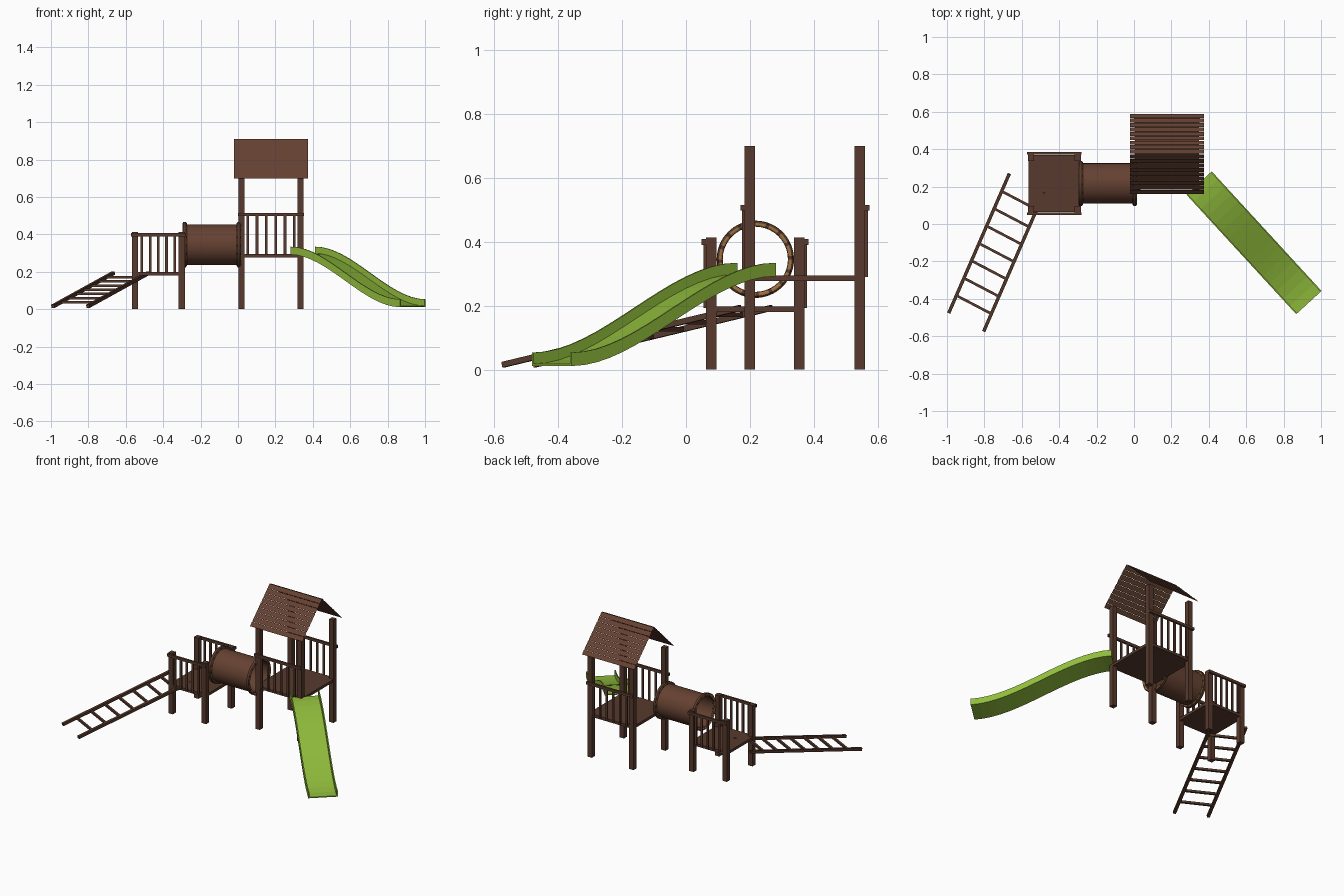
import bpy, bmesh, math
from mathutils import Vector, Matrix

if "Cube" in bpy.data.objects:
    bpy.data.objects.remove(bpy.data.objects["Cube"])


def material(name, rgb):
    m = bpy.data.materials.new(name)
    m.diffuse_color = (*rgb, 1)
    m.use_nodes = True
    m.node_tree.nodes["Principled BSDF"].inputs["Base Color"].default_value = m.diffuse_color
    return m


DARK = material("dark_wood", (0.095, 0.042, 0.026))
WARM = material("warm_wood", (0.13, 0.053, 0.031))
TAN = material("tan_rope", (0.36, 0.17, 0.055))
GREEN = material("slide_green", (0.28, 0.50, 0.045))


def finish(name, bm, *mats, fix=True):
    if fix:
        bmesh.ops.recalc_face_normals(bm, faces=bm.faces)
    me = bpy.data.meshes.new(name)
    bm.to_mesh(me)
    bm.free()
    for m in mats:
        me.materials.append(m)
    ob = bpy.data.objects.new(name, me)
    bpy.context.collection.objects.link(ob)
    return ob


def add_box(bm, x0, x1, y0, y1, z0, z1):
    mat = Matrix.Translation(((x0 + x1) / 2, (y0 + y1) / 2, (z0 + z1) / 2))
    mat = mat @ Matrix.Diagonal((x1 - x0, y1 - y0, z1 - z0, 1))
    bmesh.ops.create_cube(bm, size=1, matrix=mat)


def add_beam(bm, a, b, w, h):
    """Rectangular beam from point a to point b."""
    a, b = Vector(a), Vector(b)
    d = (b - a).normalized()
    side = d.cross(Vector((0, 0, 1))).normalized()
    rot = Matrix((side, d, side.cross(d))).transposed().to_4x4()
    mat = Matrix.Translation((a + b) / 2) @ rot @ Matrix.Diagonal((w, (b - a).length, h, 1))
    bmesh.ops.create_cube(bm, size=1, matrix=mat)


def tower(name, x0, x1, y0, y1, post_top, floor_z, rail_z, bars, step):
    """Four posts, a floor, and fences on the front and back."""
    p = 0.033
    bm = bmesh.new()
    for x in (x0, x1 - p):
        for y in (y0, y1 - p):
            add_box(bm, x, x + p, y, y + p, 0, post_top)
    finish(name + "_posts", bm, DARK)

    bm = bmesh.new()
    add_box(bm, x0 + 0.003, x1 - 0.003, y0 + 0.003, y1 - 0.003, floor_z - 0.018, floor_z)
    finish(name + "_floor", bm, DARK)

    bm = bmesh.new()
    mid = (x0 + x1) / 2
    for y, s in ((y0, -1), (y1, 1)):
        ya, yb = sorted((y, y + s * 0.013))
        add_box(bm, x0 - 0.003, x1 + 0.003, ya, yb, rail_z - 0.018, rail_z)
        ya, yb = sorted((y, y + s * 0.008))
        for i in range(bars):
            x = mid + (i - (bars - 1) / 2) * step
            add_box(bm, x - 0.007, x + 0.007, ya, yb, floor_z - 0.005, rail_z - 0.01)
    finish(name + "_fences", bm, DARK)


tower("low_tower", -0.568, -0.284, 0.062, 0.371, 0.414, 0.198, 0.408, 5, 0.044)
tower("high_tower", 0.003, 0.350, 0.183, 0.561, 0.70, 0.295, 0.515, 6, 0.05)

# Roof of thin open slats, two mirrored slopes
bm = bmesh.new()
rows, ridge_y, ridge_z, eave_z, half = 9, 0.374, 0.91, 0.70, 0.213
for s in (-1, 1):
    for i in range(rows):
        z1 = ridge_z - (ridge_z - eave_z) * i / rows
        z0 = z1 - (ridge_z - eave_z) / rows
        ya = half * (i + 0.12) / rows
        yb = half * (i + 1) / rows
        v = [bm.verts.new((x, ridge_y + s * y, z)) for x, y, z in
             ((-0.022, ya, z1), (0.373, ya, z1), (0.373, yb, z0), (-0.022, yb, z0))]
        bm.faces.new(v if s > 0 else v[::-1])
for f in bm.faces:
    f.normal_update()
    if f.normal.z < 0:
        f.normal_flip()
finish("roof_slats", bm, WARM, fix=False)


def lathe(name, profile, segs, mats, rule=None):
    """Closed (x, radius) profile spun around the tunnel axis."""
    cy, cz = 0.217, 0.345
    bm = bmesh.new()
    rings = []
    for i in range(segs):
        a = math.tau * i / segs
        rings.append([bm.verts.new((x, cy + r * math.cos(a), cz + r * math.sin(a)))
                      for x, r in profile])
    n = len(profile)
    for i in range(segs):
        a, b = rings[i], rings[(i + 1) % segs]
        for j in range(n):
            k = (j + 1) % n
            f = bm.faces.new((a[j], a[k], b[k], b[j]))
            f.material_index = rule(i, j) if rule else 0
    ob = finish(name, bm, *mats)
    bpy.context.view_layer.objects.active = ob
    ob.select_set(True)
    bpy.ops.object.shade_smooth_by_angle(angle=math.radians(30))
    ob.select_set(False)


# Crawl tunnel with a rope-trimmed rim at each end
lathe("tunnel_tube", [(-0.283, 0.108), (0.003, 0.108), (0.003, 0.102), (-0.283, 0.102)],
      40, [WARM])
for name, x in (("tunnel_rim_low", -0.285), ("tunnel_rim_high", 0.004)):
    lathe(name, [(x - 0.008, 0.121), (x + 0.008, 0.121), (x + 0.008, 0.118), (x + 0.011, 0.115),
                 (x + 0.011, 0.108), (x + 0.008, 0.103), (x - 0.008, 0.103), (x - 0.011, 0.108),
                 (x - 0.011, 0.115), (x - 0.008, 0.118)],
          64, [DARK, TAN], lambda i, j: int(j in (2, 3, 4, 6, 7, 8) and i % 4 != 0))

# Ladder: two leaning rails and seven rungs
bm = bmesh.new()
a0, a1 = Vector((-0.99, -0.475, 0.015)), Vector((-0.667, 0.268, 0.193))
offset = Vector((0.187, -0.098, 0))
for o in (Vector((0, 0, 0)), offset):
    add_beam(bm, a0 + o, a1 + o, 0.018, 0.018)
finish("ladder_rails", bm, DARK)
bm = bmesh.new()
for i in range(1, 8):
    p = a0.lerp(a1, i / 8)
    add_beam(bm, p, p + offset, 0.014, 0.014)
finish("ladder_rungs", bm, DARK)

# Slide: channel section swept along an S-shaped drop
bm = bmesh.new()
top, low = Vector((0.348, 0.219, 0)), Vector((0.935, -0.42, 0))
run = (low - top).normalized()
across = Vector((-run.y, run.x, 0))
w, t, wall = 0.092, 0.007, 0.042
section = [(-w, 0), (w, 0), (w, wall), (w - t, wall), (w - t, t),
           (-w + t, t), (-w + t, wall), (-w, wall)]
steps, rings = 16, []
for i in range(steps + 1):
    s = i / steps
    z = 0.292 - 0.281 * (3 * s * s - 2 * s ** 3)
    p = top.lerp(low, s)
    rings.append([bm.verts.new(p + across * u + Vector((0, 0, z + v))) for u, v in section])
for a, b in zip(rings, rings[1:]):
    for j in range(8):
        k = (j + 1) % 8
        bm.faces.new((a[j], a[k], b[k], b[j]))
for r in (rings[0], rings[-1]):
    bm.faces.new(r)
finish("slide", bm, GREEN)
